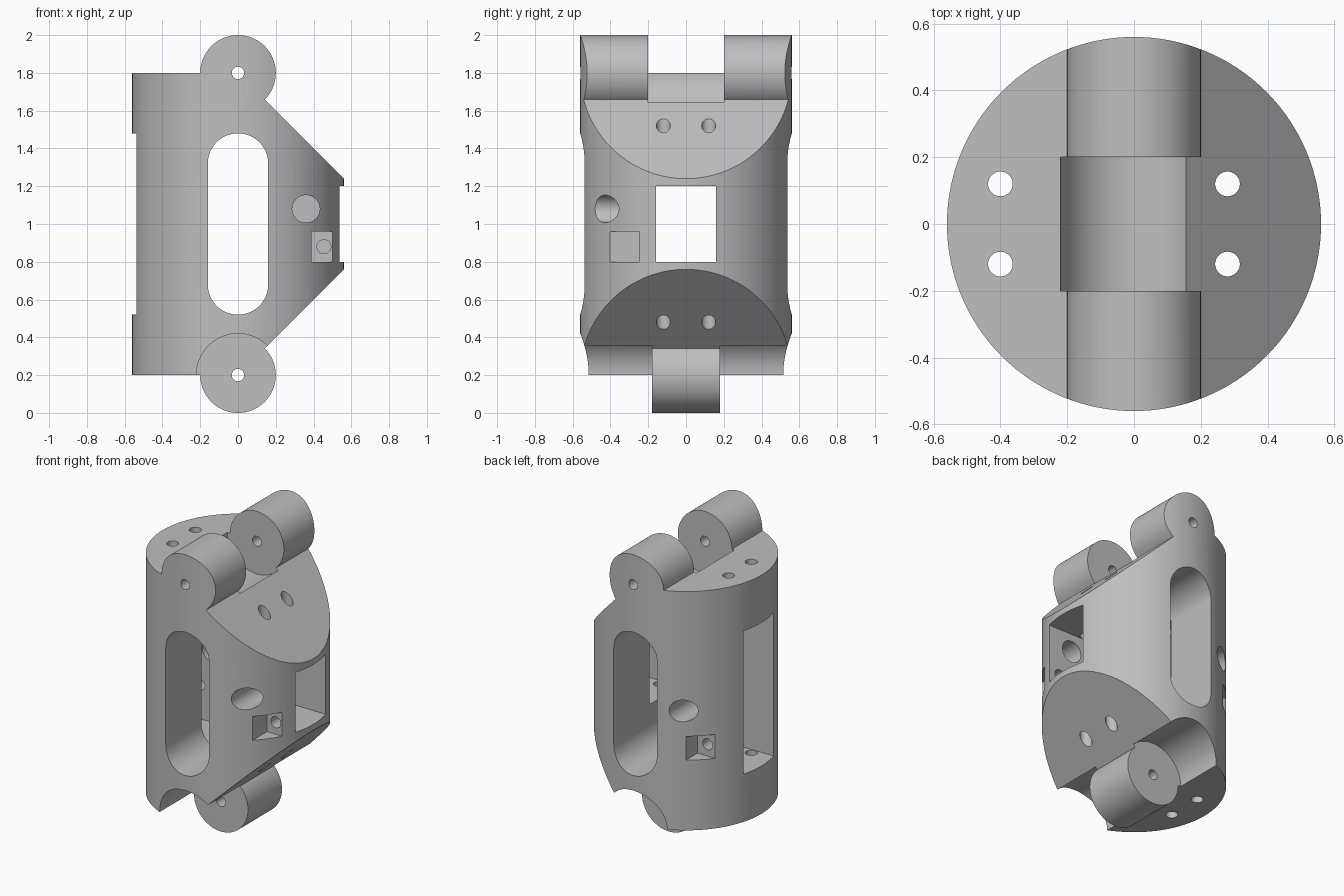
import bpy, bmesh, math
from mathutils import Matrix

if "Cube" in bpy.data.objects:
    bpy.data.objects.remove(bpy.data.objects["Cube"])

SEG = 96


def add_mesh(name, bm):
    bmesh.ops.recalc_face_normals(bm, faces=bm.faces[:])
    me = bpy.data.meshes.new(name)
    bm.to_mesh(me)
    bm.free()
    ob = bpy.data.objects.new(name, me)
    bpy.context.collection.objects.link(ob)
    return ob


def prism(name, pts, y0, y1):
    """Extrude an (x, z) outline along y."""
    bm = bmesh.new()
    face = bm.faces.new([bm.verts.new((x, y0, z)) for x, z in pts])
    ext = bmesh.ops.extrude_face_region(bm, geom=[face])
    for v in ext["geom"]:
        if isinstance(v, bmesh.types.BMVert):
            v.co.y = y1
    return add_mesh(name, bm)


def box(name, x0, x1, y0, y1, z0, z1):
    return prism(name, [(x0, z0), (x1, z0), (x1, z1), (x0, z1)], y0, y1)


def arc(cx, cz, r, a0, a1, n):
    return [(cx + r * math.cos(a0 + (a1 - a0) * i / n),
             cz + r * math.sin(a0 + (a1 - a0) * i / n)) for i in range(n + 1)]


def rod_y(name, x, z, r, y0, y1, n=SEG):
    """Cylinder along y, turned half a facet."""
    h = math.pi / n
    return prism(name, arc(x, z, r, h, 2 * math.pi + h, n)[:-1], y0, y1)


def rod_z(name, x, y, r, z0, z1, n=SEG):
    bm = bmesh.new()
    bmesh.ops.create_cone(bm, cap_ends=True, segments=n, radius1=r, radius2=r,
                          depth=z1 - z0,
                          matrix=Matrix.Translation((x, y, (z0 + z1) / 2)))
    return add_mesh(name, bm)


def combine(target, tool, op):
    mod = target.modifiers.new(tool.name, "BOOLEAN")
    mod.operation, mod.solver, mod.object = op, "EXACT", tool
    bpy.context.view_layer.objects.active = target
    bpy.ops.object.modifier_apply(modifier=mod.name)
    bpy.data.objects.remove(tool, do_unlink=True)


# Block with the two sloped shoulders
body = prism("joint_housing", [(-0.7, 0.2), (0, 0.2), (0.7, 0.9), (0.7, 1.1),
                               (0, 1.8), (-0.7, 1.8)], -0.7, 0.7)


def cut(tool):
    combine(body, tool, "DIFFERENCE")


# Hinge knuckles: pair on top, single one below
for z in (1.8, 0.2):
    combine(body, rod_y("knuckle", 0, z, 0.2, -0.75, 0.75), "UNION")
cut(rod_y("upper_gap", 0, 1.8, 0.22, -0.2, 0.2))
cut(rod_y("lower_gap_front", 0, 0.2, 0.22, -0.9, -0.18))
cut(rod_y("lower_gap_back", 0, 0.2, 0.22, 0.18, 0.9))

# Round outer wall
combine(body, rod_z("outer_wall", 0, 0, 0.56, -0.2, 2.2, 128), "INTERSECT")

# Long rounded slot from front to back
cut(prism("slot", arc(0, 1.32, 0.16, 0, math.pi, 32)
          + arc(0, 0.68, 0.16, math.pi, 2 * math.pi, 32), -0.8, 0.8))

# Tall pocket on the left, square window on the right
cut(box("pocket", -0.8, -0.02, -0.16, 0.16, 0.52, 1.48))
cut(box("window", -0.05, 0.8, -0.16, 0.16, 0.8, 1.2))

# Hinge pin holes
for z in (1.8, 0.2):
    cut(rod_y("pin_hole", 0, z, 0.033, -0.8, 0.8, 32))

# Vertical screw holes
for x in (-0.4, 0.28):
    for y in (-0.12, 0.12):
        cut(rod_z("screw_hole", x, y, 0.037, -0.3, 2.3, 32))

# Front cable hole, notch and its small hole
cut(rod_y("front_cable_hole", 0.36, 1.08, 0.073, -0.8, -0.05, 48))
cut(box("front_notch", 0.39, 0.8, -0.8, -0.25, 0.8, 0.96))
cut(rod_y("front_notch_hole", 0.455, 0.88, 0.037, -0.3, -0.05, 32))

# Back cable hole, notch and its small hole
cut(rod_y("back_cable_hole", -0.305, 1.0, 0.073, 0.05, 0.8, 48))
cut(box("back_notch", -0.8, -0.32, 0.335, 0.8, 0.67, 0.83))
cut(rod_y("back_notch_hole", -0.395, 0.75, 0.037, 0.05, 0.38, 32))

# Plain grey finish
grey = bpy.data.materials.new("plain_grey")
grey.diffuse_color = (0.52, 0.52, 0.52, 1)
grey.use_nodes = True
grey.node_tree.nodes["Principled BSDF"].inputs["Base Color"].default_value = grey.diffuse_color
body.data.materials.clear()
body.data.materials.append(grey)
for p in body.data.polygons:
    p.material_index = 0

bpy.ops.object.select_all(action="DESELECT")
body.select_set(True)
bpy.context.view_layer.objects.active = body
bpy.ops.object.shade_smooth_by_angle(angle=math.radians(30))
